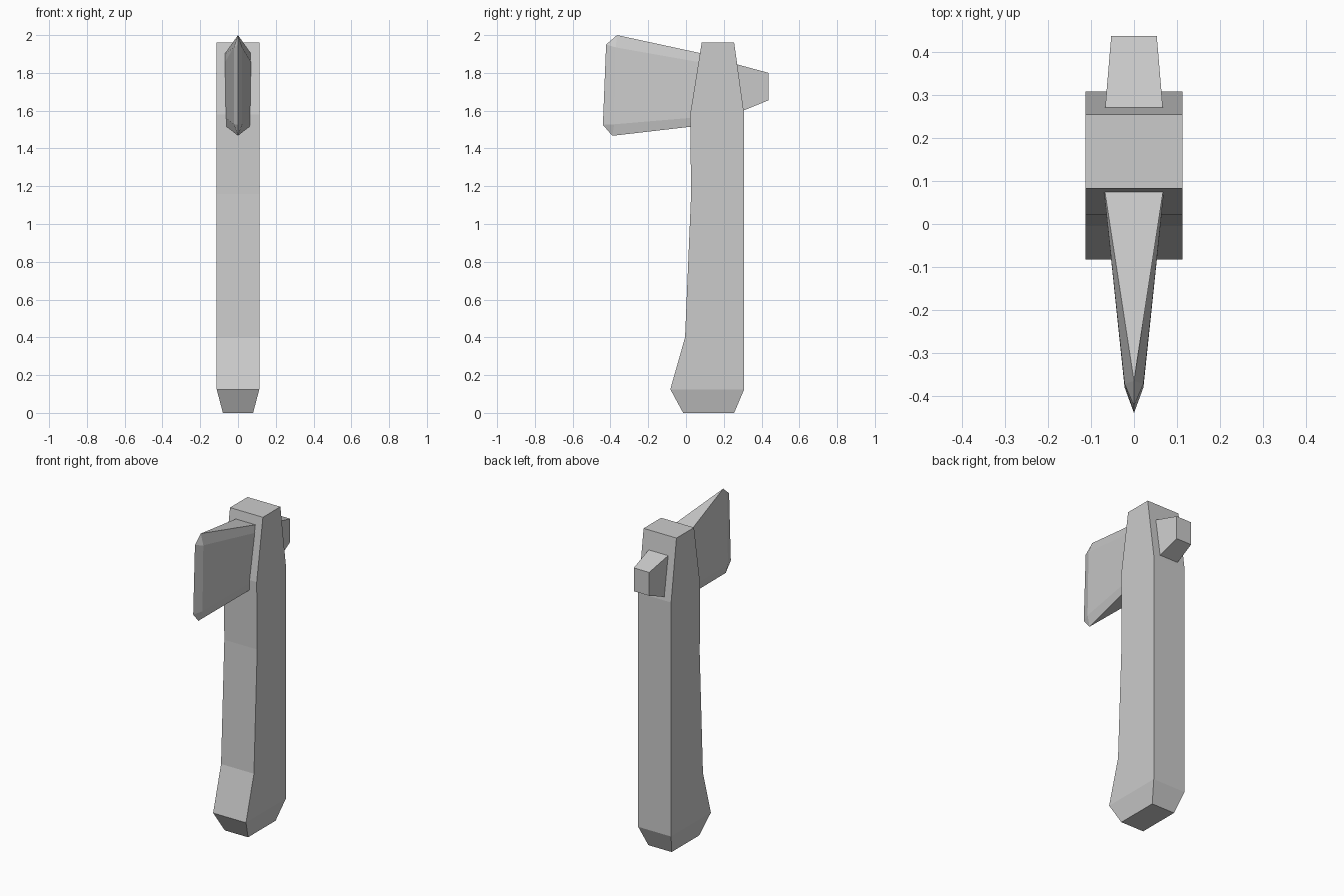
import bpy, bmesh

if "Cube" in bpy.data.objects:
    bpy.data.objects.remove(bpy.data.objects["Cube"])


def make_object(name, verts, faces):
    mesh = bpy.data.meshes.new(name)
    mesh.from_pydata(verts, [], faces)
    bm = bmesh.new()
    bm.from_mesh(mesh)
    bmesh.ops.remove_doubles(bm, verts=bm.verts, dist=1e-5)
    bmesh.ops.recalc_face_normals(bm, faces=bm.faces)
    bm.to_mesh(mesh)
    bm.free()
    obj = bpy.data.objects.new(name, mesh)
    bpy.context.collection.objects.link(obj)
    return obj


def loft(name, rings):
    """Skin four-cornered rings together and cap both ends."""
    verts = [v for ring in rings for v in ring]
    faces = [(0, 1, 2, 3), tuple(len(verts) - 4 + i for i in range(4))]
    for r in range(len(rings) - 1):
        for i in range(4):
            a, b = r * 4 + i, r * 4 + (i + 1) % 4
            faces.append((a, b, b + 4, a + 4))
    return make_object(name, verts, faces)


# Handle: height, half width, front y, back y
sections = [
    (0.00, 0.080, -0.015, 0.255),
    (0.125, 0.113, -0.083, 0.308),
    (0.40, 0.113, -0.005, 0.308),
    (1.16, 0.113, 0.027, 0.308),
    (1.58, 0.113, 0.022, 0.308),
    (1.96, 0.113, 0.083, 0.255),
]
loft("handle", [[(-w, f, z), (w, f, z), (w, b, z), (-w, b, z)]
                for z, w, f, b in sections])

# Poll at the back: y, half width, bottom z, top z
poll = [(0.20, 0.073, 1.558, 1.864), (0.437, 0.053, 1.655, 1.80)]
loft("poll", [[(-w, y, lo), (w, y, lo), (w, y, hi), (-w, y, hi)]
              for y, w, lo, hi in poll])

# Blade: cutting edge on the centre plane, bevelled cheeks mirrored in x
edge = [(0, -0.365, 2.0), (0, -0.423, 1.95), (0, -0.44, 1.525), (0, -0.39, 1.467)]
cheek = [(0.022, -0.372, 1.935), (0.022, -0.38, 1.528),
         (0.0745, 0.12, 1.895), (0.0745, 0.12, 1.848),
         (0.0745, 0.12, 1.570), (0.0745, 0.12, 1.526)]
verts = edge + cheek + [(-x, y, z) for x, y, z in cheek]
half = [(0, 6, 7, 4), (4, 7, 8, 5), (5, 8, 9, 3),
        (0, 4, 1), (1, 4, 5, 2), (2, 5, 3)]
mirrored = [tuple(i if i < 4 else i + 6 for i in reversed(f)) for f in half]
caps = [(0, 12, 6), (3, 9, 15), (6, 12, 13, 14, 15, 9, 8, 7)]
make_object("blade", verts, half + mirrored + caps)
